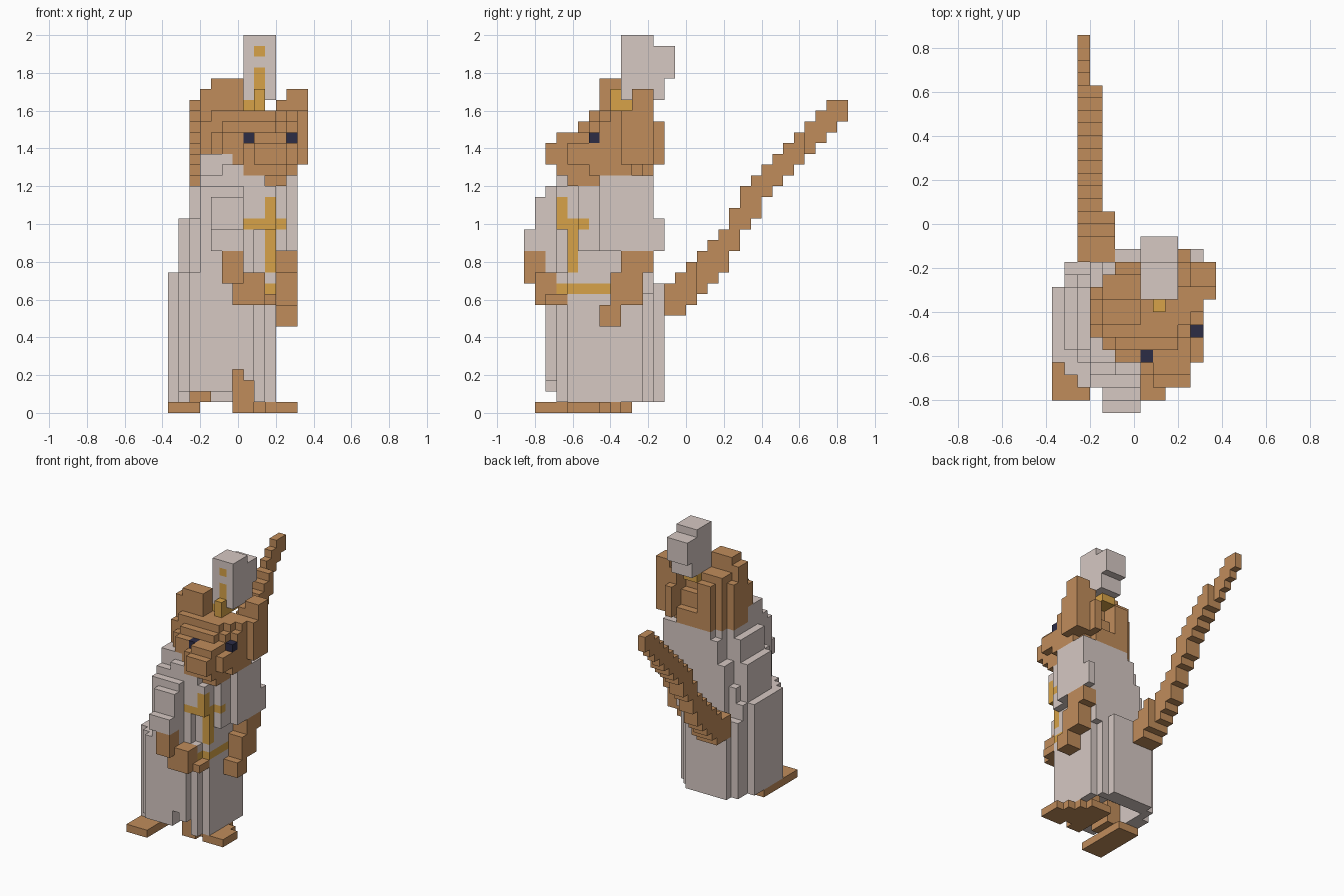
import bpy
from mathutils import Vector

if "Cube" in bpy.data.objects:
    bpy.data.objects.remove(bpy.data.objects["Cube"])

UNIT = 2 / 35                      # edge of one block
ORIGIN = Vector((6.5, 15, 0))      # block coordinates of the world origin
cells = {}                         # block position -> part name


def block(part, x0, x1, y0, y1, z0, z1):
    for x in range(x0, x1):
        for y in range(y0, y1):
            for z in range(z0, z1):
                cells[x, y, z] = part


def rounded(part, x0, x1, y0, y1, z0, z1, power=2.5):
    """Blocks filling a rounded column."""
    cx, cy, rx, ry = (x0 + x1) / 2, (y0 + y1) / 2, (x1 - x0) / 2, (y1 - y0) / 2
    for x in range(x0, x1):
        for y in range(y0, y1):
            u, v = abs(x + 0.5 - cx) / rx, abs(y + 0.5 - cy) / ry
            if u ** power + v ** power <= 1:
                block(part, x, x + 1, y, y + 1, z0, z1)


def carve(x0, x1, y0, y1, z0, z1):
    for key in list(cells):
        x, y, z = key
        if x0 <= x < x1 and y0 <= y < y1 and z0 <= z < z1:
            del cells[key]


def paint_front(part, x, z):
    """Recolour the frontmost block of a column."""
    ys = [c[1] for c in cells if c[0] == x and c[2] == z]
    if ys:
        cells[x, min(ys), z] = part


# robe, narrowing upwards, with a stepped rear corner and an open hem
rounded("robe", 0, 10, 2, 13, 1, 12)
rounded("robe", 0, 10, 2, 12, 12, 13)
rounded("robe", 1, 10, 3, 12, 13, 18)
rounded("robe", 2, 11, 3, 12, 18, 21)
rounded("robe", 3, 11, 3, 12, 21, 23)
block("robe", 5, 10, 9, 12, 11, 22)
carve(0, 1, 10, 13, 1, 24)
carve(0, 3, 11, 13, 11, 24)
carve(0, 3, 10, 13, 15, 24)
carve(0, 4, 10, 13, 18, 24)
carve(1, 8, 0, 5, 0, 2)
carve(6, 7, 0, 5, 0, 4)
carve(7, 8, 0, 5, 0, 3)
carve(2, 9, 5, 11, 0, 4)

# chest
block("robe", 7, 10, 4, 6, 11, 17)
block("robe", 7, 10, 3, 6, 17, 21)
block("robe", 10, 11, 5, 8, 15, 21)

# feet and legs
block("right_foot", 0, 3, 1, 8, 0, 1)
block("right_foot", 2, 4, 4, 7, 1, 4)
block("left_leg", 6, 7, 4, 8, 0, 4)
block("left_leg", 7, 8, 4, 8, 0, 3)
block("left_leg", 7, 8, 5, 8, 3, 4)
for step in range(4):
    block("left_foot", 6 + step, 9 + step, 7 - step, 10 - step, 0, 1)

# belt and chest cross
for (x, y, z), part in list(cells.items()):
    if z == 11 and y < 8 and x >= 7:
        cells[x, y, z] = "belt"
for z in range(13, 20):
    paint_front("chest_cross", 9, z)
for x in range(7, 11):
    paint_front("chest_cross", x, 17)
block("chest_cross", 9, 10, 4, 5, 17, 18)

# right sleeve reaching forward, with its hand
block("right_sleeve", 4, 7, 0, 2, 15, 17)
block("right_sleeve", 4, 7, 1, 2, 15, 20)
block("right_sleeve", 3, 7, 2, 5, 13, 21)
block("right_sleeve", 3, 7, 3, 6, 15, 22)
block("right_hand", 5, 7, 0, 2, 12, 15)
block("right_hand", 6, 9, 1, 3, 10, 13)
block("right_hand", 8, 10, 2, 4, 10, 11)

# left sleeve and arm
block("left_sleeve", 10, 12, 7, 12, 15, 22)
block("left_sleeve", 11, 12, 12, 13, 15, 18)
block("left_hand", 10, 12, 9, 12, 13, 15)
block("left_hand", 10, 12, 8, 11, 10, 13)
block("left_hand", 10, 12, 7, 9, 8, 10)

# head and snout
rounded("head", 3, 12, 4, 12, 22, 26)
rounded("head", 3, 12, 5, 12, 26, 27)
rounded("head", 3, 11, 6, 12, 27, 28)
block("head", 11, 12, 4, 6, 23, 25)
block("head", 10, 12, 8, 12, 23, 28)
block("head", 10, 11, 12, 13, 23, 27)
carve(3, 4, 10, 12, 22, 28)
carve(4, 5, 11, 12, 22, 28)
carve(7, 10, 11, 12, 24, 28)
carve(7, 10, 10, 11, 26, 28)
block("snout", 8, 11, 2, 5, 23, 25)
block("snout", 7, 11, 3, 5, 22, 25)
block("snout", 8, 11, 3, 5, 25, 26)
block("snout", 8, 11, 4, 8, 21, 22)
block("collar", 3, 6, 4, 7, 21, 24)

# ears
block("right_ear", 3, 7, 7, 9, 28, 30)
block("right_ear", 4, 7, 7, 9, 30, 31)
block("right_ear", 4, 7, 9, 11, 28, 29)
block("left_ear", 11, 13, 9, 12, 23, 28)
block("left_ear", 11, 13, 10, 12, 28, 30)
block("left_ear", 10, 11, 10, 12, 28, 29)

# eyes, open to the sky
for name, x, y in (("right_eye", 7, 4), ("left_eye", 11, 6)):
    carve(x, x + 1, y, y + 1, 26, 28)
    cells[x, y, 25] = name

# tall hat with its band and mark
block("hat_band", 7, 9, 9, 12, 28, 29)
block("hat", 7, 10, 9, 12, 29, 35)
block("hat", 7, 10, 12, 14, 31, 34)
block("hat", 7, 10, 12, 13, 29, 31)
for z in (30, 31, 33):
    paint_front("hat_mark", 8, z)
block("hat_mark", 8, 9, 8, 9, 28, 30)

# tail climbing backwards, thinning towards the tip
block("tail", 2, 5, 12, 14, 9, 12)
for y in range(14, 30):
    base = 14.3 if y < 19 else 15.3 if y < 22 else 16
    middle = base + 1.08 * (y - 17)
    thick = 4 if y < 22 else 3
    low = round(middle - thick / 2)
    right, left = (2, 5) if y < 16 else (2, 4) if y < 26 else (2, 3)
    block("tail", right, left, y, y + 1, low, min(low + thick, 29))

# flat colours
COLOURS = {
    "brown fur": (0.53, 0.265, 0.105),
    "pale grey cloth": (0.67, 0.58, 0.545),
    "gold trim": (0.68, 0.365, 0.065),
    "dark navy": (0.025, 0.025, 0.06),
}
CLOTH = ("robe", "right_sleeve", "left_sleeve", "collar", "hat")
GOLD = ("belt", "chest_cross", "hat_band", "hat_mark")
materials = {}
for name, rgb in COLOURS.items():
    mat = bpy.data.materials.new(name)
    mat.use_nodes = True
    mat.diffuse_color = (*rgb, 1)
    mat.node_tree.nodes["Principled BSDF"].inputs["Base Color"].default_value = (*rgb, 1)
    materials[name] = mat


def material_for(part):
    if part in CLOTH:
        return materials["pale grey cloth"]
    if part in GOLD:
        return materials["gold trim"]
    return materials["dark navy" if part.endswith("eye") else "brown fur"]


# one mesh per part, keeping only the exposed block faces
for part in dict.fromkeys(cells.values()):
    verts, faces = {}, []
    for cell in [c for c, p in cells.items() if p == part]:
        for axis in range(3):
            for side in (0, 1):
                other = list(cell)
                other[axis] += 2 * side - 1
                if tuple(other) in cells:
                    continue
                face = []
                for a, b in ((0, 0), (1, 0), (1, 1), (0, 1)):
                    corner = list(cell)
                    corner[axis] += side
                    corner[(axis + 1) % 3] += a
                    corner[(axis + 2) % 3] += b
                    face.append(verts.setdefault(tuple(corner), len(verts)))
                faces.append(face if side else face[::-1])
    mesh = bpy.data.meshes.new(part)
    mesh.from_pydata([(Vector(v) - ORIGIN) * UNIT for v in verts], [], faces)
    mesh.materials.append(material_for(part))
    bpy.context.collection.objects.link(bpy.data.objects.new(part, mesh))
